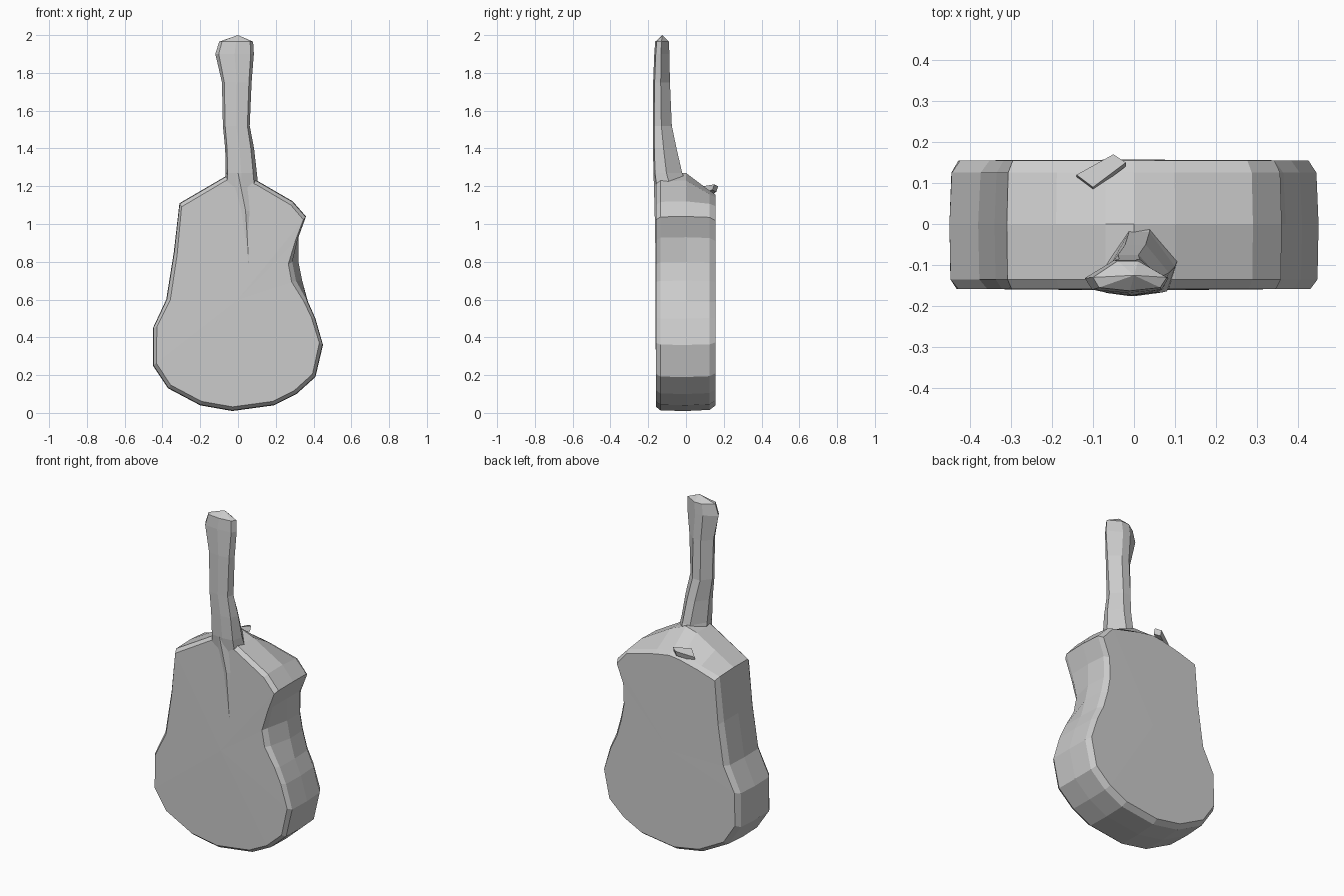
import bpy
import bmesh
from mathutils import Vector

if "Cube" in bpy.data.objects:
    bpy.data.objects.remove(bpy.data.objects["Cube"], do_unlink=True)

grey = bpy.data.materials.new("plain grey")
grey.use_nodes = True
COLOUR = (0.6, 0.6, 0.6, 1.0)
grey.diffuse_color = COLOUR
grey.node_tree.nodes["Principled BSDF"].inputs["Base Color"].default_value = COLOUR


def loft(name, rings, front_tip=None, back_tip=None):
    """Skin a list of closed rings, closing each end with a fan or a cap."""
    bm = bmesh.new()
    loops = [[bm.verts.new(p) for p in ring] for ring in rings]
    count = len(loops[0])
    for a, b in zip(loops, loops[1:]):
        for i in range(count):
            j = (i + 1) % count
            bm.faces.new((a[i], a[j], b[j], b[i]))
    for loop, tip in ((loops[0], front_tip), (loops[-1], back_tip)):
        if tip is None:
            bm.faces.new(loop)
        else:
            centre = bm.verts.new(tip)
            for i in range(count):
                bm.faces.new((loop[i], loop[(i + 1) % count], centre))
    bmesh.ops.triangulate(bm, faces=[f for f in bm.faces if len(f.verts) > 4])
    bmesh.ops.recalc_face_normals(bm, faces=bm.faces)
    mesh = bpy.data.meshes.new(name)
    bm.to_mesh(mesh)
    bm.free()
    mesh.materials.append(grey)
    obj = bpy.data.objects.new(name, mesh)
    bpy.context.collection.objects.link(obj)
    return obj


# Body: waisted outline with one notched shoulder
outline = [
    (-0.03, 0.01), (0.19, 0.04), (0.31, 0.1), (0.41, 0.19), (0.45, 0.36),
    (0.41, 0.5), (0.37, 0.59), (0.34, 0.7), (0.32, 0.8), (0.32, 0.93),
    (0.36, 1.04), (0.29, 1.12), (0.1, 1.23), (0, 1.27), (-0.07, 1.25),
    (-0.19, 1.18), (-0.31, 1.11), (-0.34, 0.85), (-0.38, 0.6),
    (-0.45, 0.45), (-0.45, 0.25), (-0.37, 0.13), (-0.2, 0.04),
]
MIDDLE = Vector((0, 0.6))


def body_ring(y, inset, roof_drop=0.0, notch=0.0):
    ring = []
    for x, z in outline:
        p = Vector((x, z))
        p += (MIDDLE - p).normalized() * inset
        if p.y > 1.1:
            p.y -= roof_drop * (p.y - 1.1) / 0.15
        if 0.65 < p.y < 0.85 and p.x > 0:
            p.x -= notch
        ring.append((p.x, y, p.y))
    return ring


loft("body", [
    body_ring(-0.158, 0.022, 0, 0.035),
    body_ring(-0.135, 0.003, 0, 0.03),
    body_ring(0.0, 0.0),
    body_ring(0.125, 0.006, 0.08),
    body_ring(0.155, 0.028, 0.09),
], front_tip=(0, -0.162, 0.6), back_tip=(0, 0.157, 0.6))

# Neck and head: z, left edge, right edge, front, back
sections = [
    (1.18, -0.07, 0.11, -0.16, 0.02),
    (1.27, -0.065, 0.1, -0.172, -0.02),
    (1.4, -0.068, 0.085, -0.175, -0.05),
    (1.52, -0.08, 0.062, -0.176, -0.075),
    (1.75, -0.085, 0.072, -0.174, -0.085),
    (1.9, -0.12, 0.084, -0.168, -0.088),
    (1.965, -0.1, 0.08, -0.163, -0.09),
]


def neck_ring(z, x0, x1, front, back):
    mid, depth = (x0 + x1) / 2, front * 0.55 + back * 0.45
    return [
        (x0 * 0.85, front + 0.008, z), (mid, front, z), (x1 * 0.8, front + 0.008, z),
        (x1, depth, z), (mid + 0.02, back, z), (mid - 0.03, back, z), (x0, depth, z),
    ]


loft("neck", [neck_ring(*s) for s in sections], back_tip=(0, -0.125, 2.0))


# Fingerboard tail: low wedge fading into the front
def tail_ring(z, x0, x1, lift):
    mid = (x0 + x1) / 2
    return [(x0, -0.15, z), (mid, -0.158 - lift, z), (x1, -0.15, z)]


loft("fingerboard_tail", [
    tail_ring(1.27, -0.06, 0.06, 0.014),
    tail_ring(1.07, -0.01, 0.09, 0.008),
    tail_ring(0.75, 0.05, 0.07, 0.002),
])

# Small loose flap behind the neck heel
flap = [(-0.14, 0.12, 1.17), (-0.05, 0.17, 1.2), (-0.02, 0.15, 1.21), (-0.1, 0.09, 1.2)]
loft("strap_flap", [flap, [(x, y - 0.01, z - 0.03) for x, y, z in flap]])
